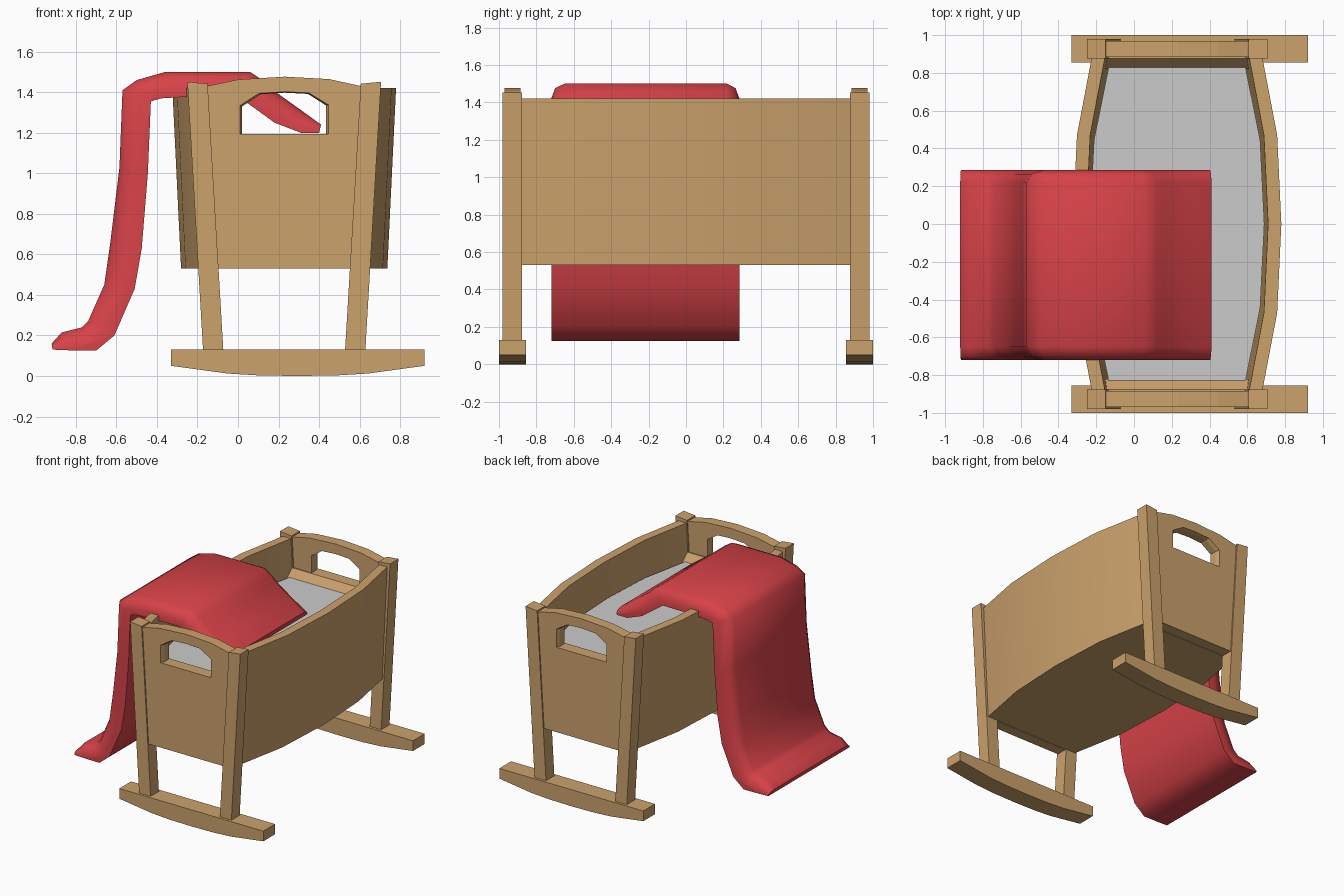
import bpy, bmesh

if "Cube" in bpy.data.objects:
    bpy.data.objects.remove(bpy.data.objects["Cube"])

def material(name, col):
    m = bpy.data.materials.new(name)
    m.diffuse_color = (*col, 1)
    m.use_nodes = True
    m.node_tree.nodes["Principled BSDF"].inputs["Base Color"].default_value = m.diffuse_color
    return m

WOOD = material("wood", (0.60, 0.36, 0.15))
RED = material("red_cloth", (0.68, 0.055, 0.065))
CX = 0.228  # centre line of the cradle

def loft(name, rings, mat=None, smooth=None):
    """Skin a list of equal-length closed rings and cap both ends."""
    bm = bmesh.new()
    vs = [[bm.verts.new(p) for p in r] for r in rings]
    n = len(rings[0])
    for a, b in zip(vs, vs[1:]):
        for i in range(n):
            j = (i + 1) % n
            bm.faces.new((a[i], a[j], b[j], b[i]))
    bm.faces.new(vs[0])
    bm.faces.new(vs[-1])
    bmesh.ops.recalc_face_normals(bm, faces=bm.faces)
    me = bpy.data.meshes.new(name)
    bm.to_mesh(me)
    bm.free()
    ob = bpy.data.objects.new(name, me)
    bpy.context.collection.objects.link(ob)
    if mat:
        me.materials.append(mat)
    if smooth:
        bpy.ops.object.select_all(action='DESELECT')
        ob.select_set(True)
        bpy.context.view_layer.objects.active = ob
        bpy.ops.object.shade_smooth_by_angle(angle=smooth)
    return ob

def xz_prism(name, prof, y0, y1, mat=None):
    return loft(name, [[(x, y, z) for x, z in prof] for y in (y0, y1)], mat)

def plan(stations, z):
    """Bowed outline from (half width, y) stations, mirrored left-right."""
    return ([(CX + w, y, z) for w, y in stations] +
            [(CX - w, y, z) for w, y in reversed(stations)])

# Bowed side walls, leaning outwards
BOW = [(0.452, -0.88), (0.53, -0.47), (0.552, 0), (0.53, 0.47), (0.452, 0.88)]
LEAN, T = 0.043, 0.07
for s, label in ((1, "right"), (-1, "left")):
    loft(label + "_side_wall",
         [[(CX + s * (w - LEAN), y, 0.53), (CX + s * w, y, 1.42),
           (CX + s * (w - T), y, 1.42), (CX + s * (w - LEAN - T), y, 0.53)]
          for w, y in BOW], WOOD, 0.5)

# Floor and mattress
floor = [(w - LEAN - 0.005, y) for w, y in BOW]
loft("floor", [plan(floor, z) for z in (0.53, 0.6)], WOOD)
pad = [(w - 0.09, y * 0.945) for w, y in BOW]
loft("mattress", [plan(pad, z) for z in (0.6, 1.14)])

# Each end: arched board with grip hole, inner ledge, two legs, one rocker
BOARD = [(-0.10, 0.53), (0.556, 0.53), (0.61, 1.43), (0.45, 1.465),
         (0.23, 1.477), (0.0, 1.463), (-0.155, 1.43)]
HOLE = [(0.02, 1.195), (0.435, 1.195), (0.435, 1.335), (0.345, 1.392),
        (0.23, 1.398), (0.11, 1.39), (0.02, 1.33)]
ROCKER = [(-0.33, 0.13), (-0.33, 0.05), (-0.05, 0.012), (0.1, 0.003), (0.29, 0),
          (0.49, 0.003), (0.64, 0.012), (0.92, 0.05), (0.92, 0.13)]
for s, label in ((-1, "front"), (1, "back")):
    board = xz_prism(label + "_end_board", BOARD, s * 0.885, s * 0.97, WOOD)
    # Grip hole, slightly flared on the outside
    cut = loft(label + "_grip_cutter",
               [[(0.228 + (x - 0.228) * k, s * y, 1.195 + (z - 1.195) * k2) for x, z in HOLE]
                for y, k, k2 in ((0.8, 1, 1), (0.94, 1, 1), (0.99, 1.09, 1.04))])
    cut.hide_render = True
    mod = board.modifiers.new("grip", 'BOOLEAN')
    mod.operation, mod.solver, mod.object = 'DIFFERENCE', 'EXACT', cut
    bpy.context.view_layer.objects.active = board
    bpy.ops.object.modifier_apply(modifier=mod.name)
    bpy.data.objects.remove(cut)
    # Sloping inner face of the end board
    loft(label + "_inner_ledge",
         [[(CX + t * 0.40, s * 0.89, 0.6), (CX + t * 0.40, s * 0.82, 0.6),
           (CX + t * 0.40, s * 0.82, 1.13), (CX + t * 0.40, s * 0.875, 1.195),
           (CX + t * 0.40, s * 0.89, 1.195)] for t in (-1, 1)], WOOD)
    for t, side in ((-1, "left"), (1, "right")):
        leg = [(CX + t * d, z) for d, z in
               ((0.30, 0.12), (0.40, 0.12), (0.478, 1.452), (0.378, 1.442))]
        xz_prism(f"{label}_{side}_leg", leg, s * 0.877, s * 0.98, WOOD)
    xz_prism(label + "_rocker", ROCKER, s * 0.855, s * 1.0, WOOD)

# Blanket draped over the left wall: (outer x, z, inner x, z) along its length
DRAPE = [(0.41, 1.24, 0.40, 1.20), (0.30, 1.32, 0.31, 1.20), (0.16, 1.42, 0.18, 1.25),
         (0.12, 1.46, 0.07, 1.33), (0.06, 1.50, 0.0, 1.38), (-0.36, 1.50, -0.25, 1.378),
         (-0.50, 1.46, -0.38, 1.37), (-0.57, 1.41, -0.43, 1.355), (-0.585, 1.03, -0.445, 1.0),
         (-0.63, 0.66, -0.475, 0.63), (-0.66, 0.45, -0.51, 0.43), (-0.74, 0.27, -0.61, 0.20),
         (-0.77, 0.24, -0.70, 0.125), (-0.87, 0.215, -0.84, 0.127), (-0.92, 0.16, -0.915, 0.13)]

def section(y, f):
    outer = [(a + (c - a) * f, y, b + (d - b) * f) for a, b, c, d in DRAPE]
    return outer + [(c, y, d) for a, b, c, d in reversed(DRAPE)]

loft("blanket", [section(y, f) for y, f in
     ((-0.72, 0.65), (-0.70, 0.2), (-0.65, 0), (0.22, 0), (0.265, 0.2), (0.285, 0.65))],
     RED, 0.9)
